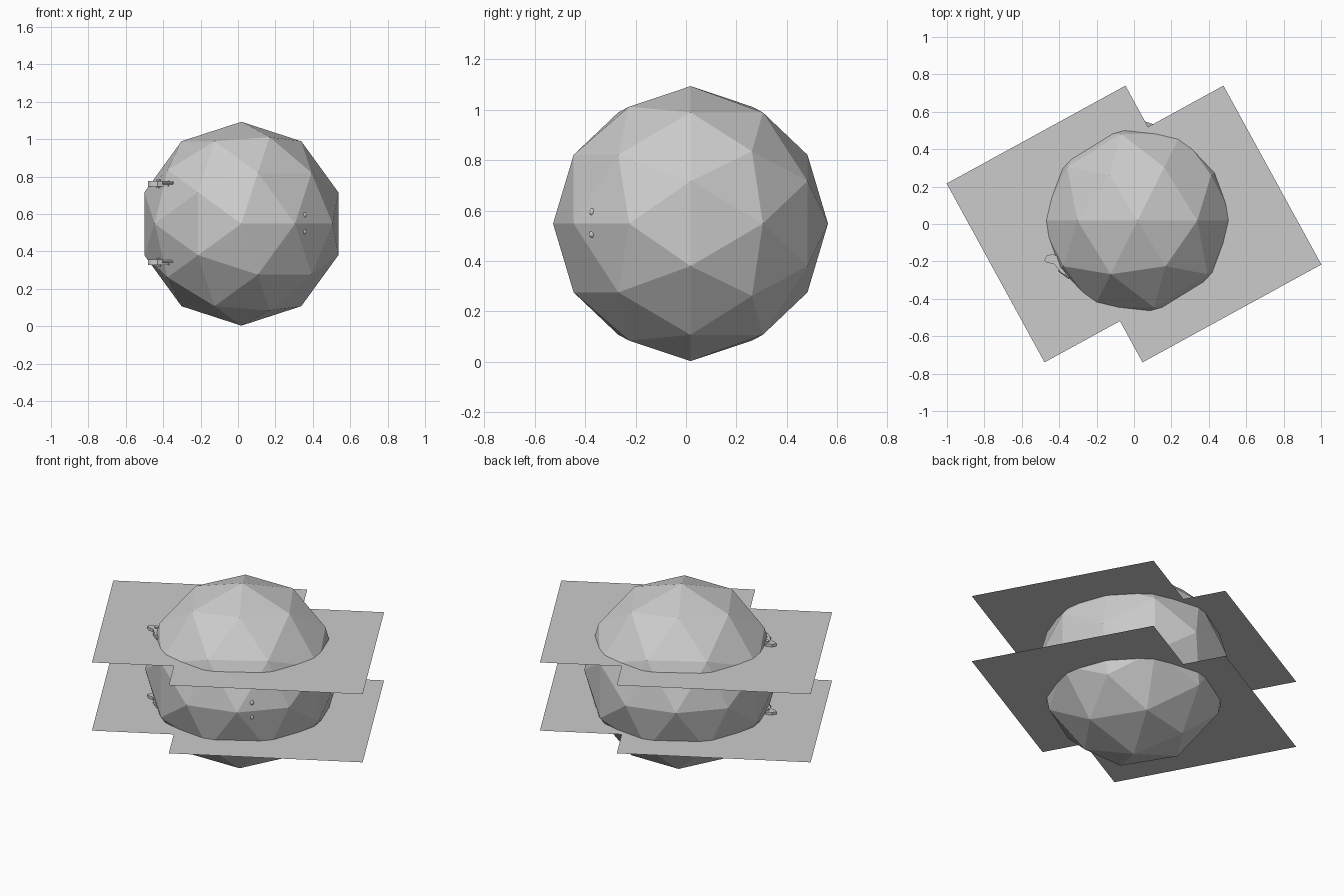
import bpy, bmesh
from math import radians, pi
from mathutils import Vector

if "Cube" in bpy.data.objects:
    bpy.data.objects.remove(bpy.data.objects["Cube"])

R = 0.545
LEVELS = (0.34, 0.76)


def cylinder_between(name, a, b, r, sides=10):
    a, b = Vector(a), Vector(b)
    d = b - a
    bpy.ops.mesh.primitive_cylinder_add(vertices=sides, radius=r, depth=d.length,
                                        location=(a + b) / 2)
    ob = bpy.context.object
    ob.name = name
    ob.rotation_mode = 'QUATERNION'
    ob.rotation_quaternion = d.to_track_quat('Z', 'Y')
    bpy.ops.object.shade_smooth_by_angle()
    return ob


def extruded(name, profile, z, h):
    bm = bmesh.new()
    face = bm.faces.new([bm.verts.new((x, y, z - h / 2)) for x, y in profile])
    new = bmesh.ops.extrude_face_region(bm, geom=[face])["geom"]
    bmesh.ops.translate(bm, vec=(0, 0, h),
                        verts=[v for v in new if isinstance(v, bmesh.types.BMVert)])
    bmesh.ops.recalc_face_normals(bm, faces=bm.faces)
    me = bpy.data.meshes.new(name)
    bm.to_mesh(me)
    bm.free()
    ob = bpy.data.objects.new(name, me)
    bpy.context.collection.objects.link(ob)
    return ob


# Faceted globe, its poles facing front and back
bpy.ops.mesh.primitive_ico_sphere_add(subdivisions=2, radius=R, location=(0.018, 0.018, 0.548),
                                      rotation=(pi / 2, 0, 0))
bpy.context.object.name = "faceted_globe"

# Two levels of paired flat sheets
for i, z in enumerate(LEVELS):
    for side, x in (("left", -0.262), ("right", 0.262)):
        bpy.ops.mesh.primitive_plane_add(size=1.09, location=(x, 0, z),
                                         rotation=(0, 0, radians(28.7)))
        bpy.context.object.name = f"sheet_{side}_{i + 1}"

# Hinges, one per level
profile = [(-0.48, -0.195), (-0.468, -0.17), (-0.435, -0.16), (-0.408, -0.172),
           (-0.395, -0.2), (-0.36, -0.26), (-0.375, -0.27), (-0.41, -0.235),
           (-0.43, -0.212), (-0.465, -0.208)]
for i, z in enumerate(LEVELS):
    extruded(f"hinge_arm_{i + 1}", profile, z + 0.002, 0.03)
    cylinder_between(f"hinge_pin_{i + 1}", (-0.425, -0.185, z - 0.022),
                     (-0.425, -0.185, z + 0.024), 0.012)
    cylinder_between(f"hinge_screw_{i + 1}", (-0.40, -0.245, z + 0.006),
                     (-0.345, -0.285, z + 0.006), 0.009)

# Pull handle: bar, two round feet and short posts
out = Vector((0.66, -0.75, 0)).normalized()
base = Vector((0.355, -0.372, 0.55))
bar = []
for name, dz in (("lower", -0.044), ("upper", 0.044)):
    p = base + Vector((0, 0, dz))
    bpy.ops.mesh.primitive_uv_sphere_add(segments=12, ring_count=8, radius=0.011, location=p)
    bpy.context.object.name = f"handle_foot_{name}"
    bpy.context.object.scale.z = 1.3
    bpy.ops.object.shade_smooth_by_angle()
    cylinder_between(f"handle_post_{name}", p - out * 0.04, p, 0.009)
    bar.append(p)
cylinder_between("handle_bar", bar[0], bar[1], 0.006)
